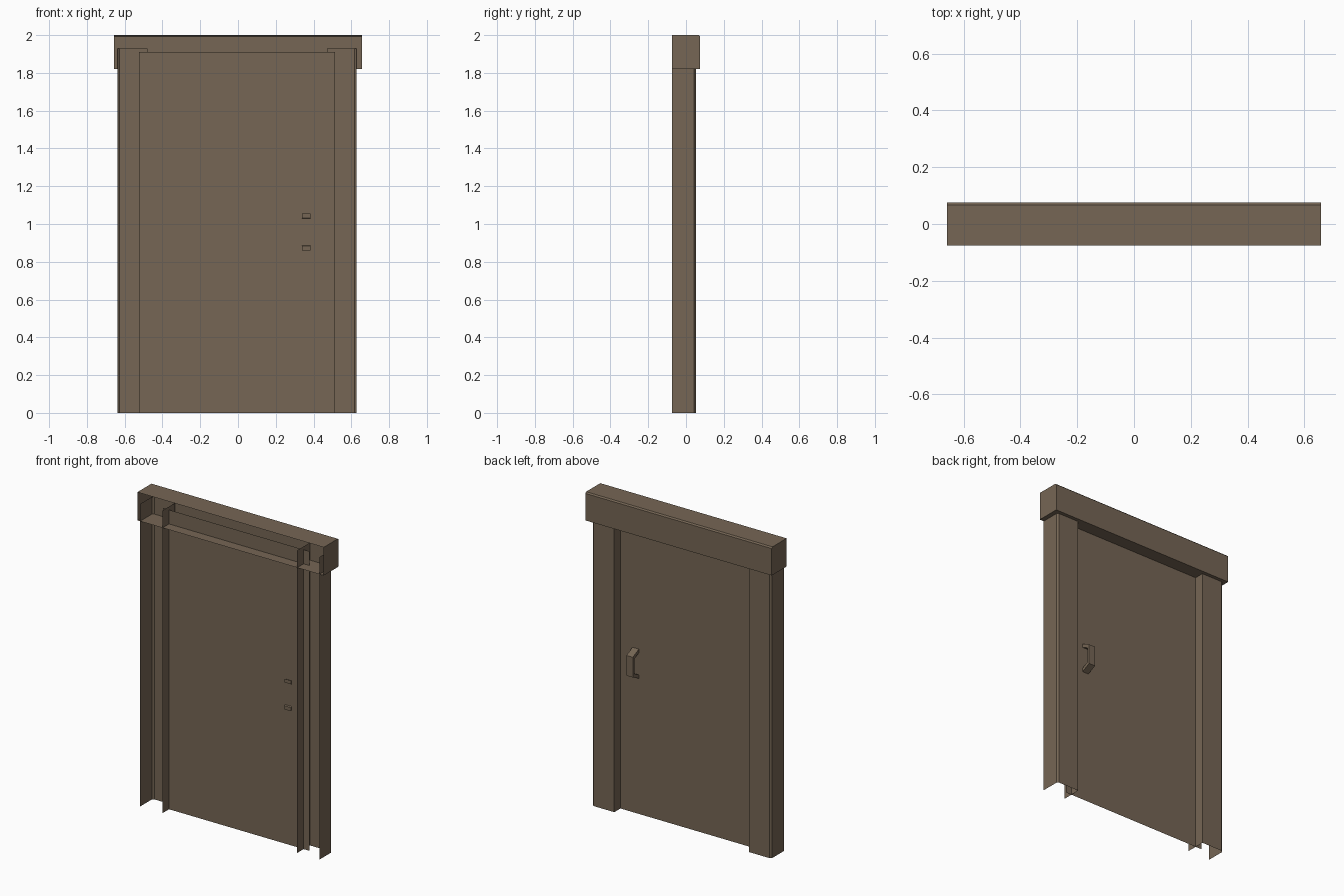
import bpy, bmesh
from mathutils import Vector

if "Cube" in bpy.data.objects:
    bpy.data.objects.remove(bpy.data.objects["Cube"])

wood = bpy.data.materials.new("brown_wood")
wood.diffuse_color = (0.18, 0.133, 0.09, 1)
wood.use_nodes = True
wood.node_tree.nodes["Principled BSDF"].inputs["Base Color"].default_value = wood.diffuse_color


def finish(bm, name):
    mesh = bpy.data.meshes.new(name)
    bm.to_mesh(mesh)
    bm.free()
    mesh.materials.append(wood)
    obj = bpy.data.objects.new(name, mesh)
    bpy.context.collection.objects.link(obj)
    return obj


def sheet(name, path, z0, z1):
    """Thin upright sheet following an open path seen from above."""
    bm = bmesh.new()
    rows = [[bm.verts.new((x, y, z)) for x, y in path] for z in (z0, z1)]
    for i in range(len(path) - 1):
        bm.faces.new((rows[0][i], rows[0][i + 1], rows[1][i + 1], rows[1][i]))
    return finish(bm, name)


# Posts: hollow channels, open towards the front, with a chamfered outer corner
MID = -0.005
post = [(0.633, -0.075), (0.633, 0.042), (0.622, 0.052),
        (0.475, 0.052), (0.475, -0.075)]
sheet("right_post", [(MID + x, y) for x, y in post], 0, 1.93)
sheet("left_post", [(MID - x, y) for x, y in reversed(post)], 0, 1.93)

# Door leaf: flat sheet tucked between the posts
sheet("door_panel", [(0.513, -0.01), (-0.523, -0.01)], 0, 1.91)

# Lintel: box open towards the front, upper back edge chamfered
bm = bmesh.new()
bmesh.ops.create_cube(bm, size=1)
bmesh.ops.scale(bm, vec=(1.315, 0.15, 0.18), verts=bm.verts)
bmesh.ops.translate(bm, vec=(0, 0, 1.91), verts=bm.verts)
front = [f for f in bm.faces if f.normal.y < -0.9]
bmesh.ops.delete(bm, geom=front, context='FACES')
edge = [e for e in bm.edges if all(v.co.y > 0 and v.co.z > 1.95 for v in e.verts)]
bmesh.ops.bevel(bm, geom=edge, offset=0.008, segments=1, affect='EDGES')
finish(bm, "lintel")

# Handle: bracket profile in the side plane, extruded across
profile = [(-0.018, 1.055), (0.05, 1.022), (0.05, 0.893), (-0.018, 0.86),
           (-0.018, 0.883), (0.035, 0.91), (0.035, 1.005), (-0.018, 1.032)]
bm = bmesh.new()
face = bm.faces.new([bm.verts.new((0.34, y, z)) for y, z in profile])
ext = bmesh.ops.extrude_face_region(bm, geom=[face], use_keep_orig=True)
moved = [v for v in ext["geom"] if isinstance(v, bmesh.types.BMVert)]
bmesh.ops.translate(bm, vec=Vector((0.045, 0, 0)), verts=moved)
bmesh.ops.recalc_face_normals(bm, faces=bm.faces)
finish(bm, "door_handle")
